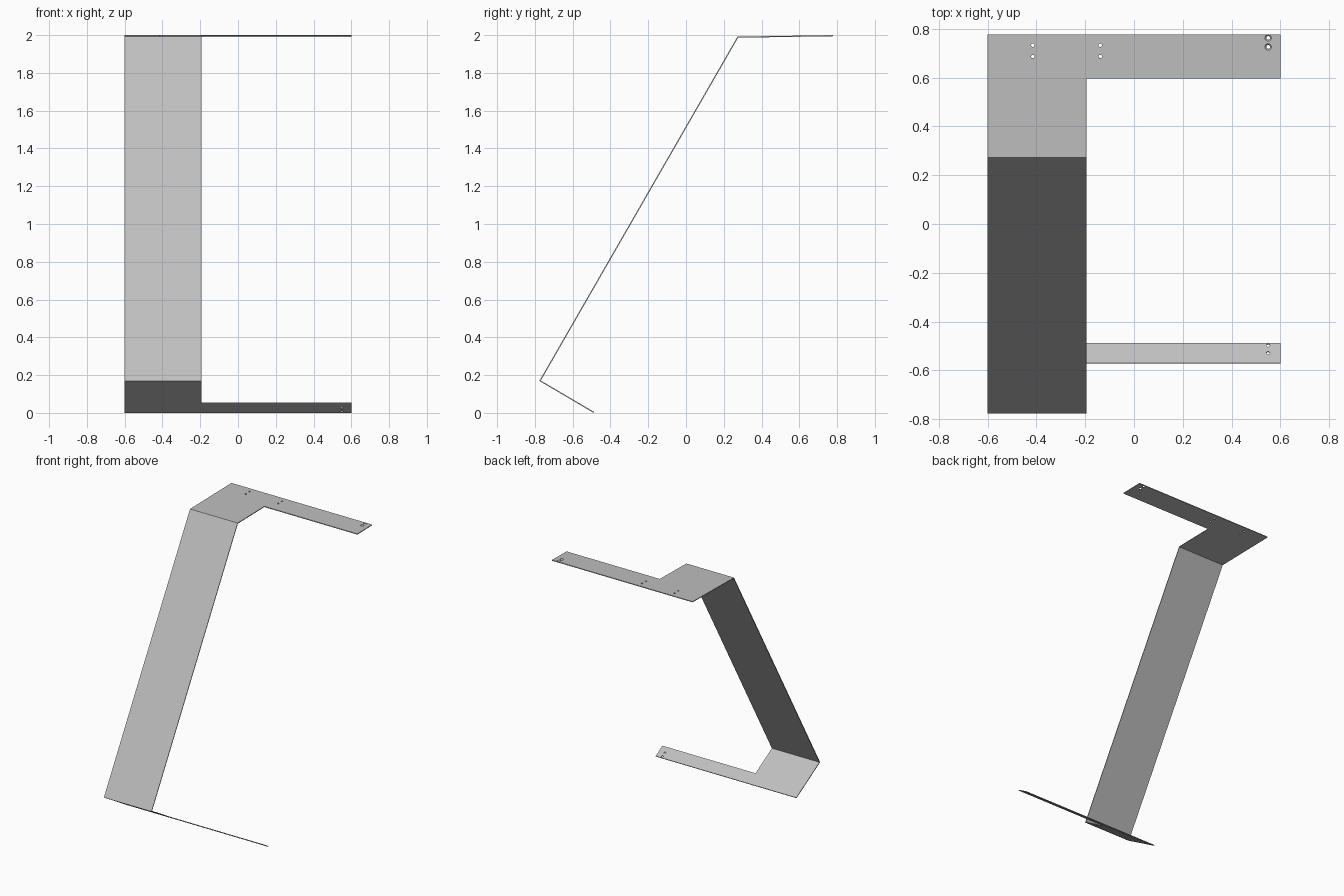
import bpy, bmesh, math
from mathutils import Vector

cube = bpy.data.objects.get("Cube")
if cube:
    bpy.data.objects.remove(cube)

THICK = 0.006
LEFT, INNER, RIGHT = -0.6, -0.194, 0.6

# Bend profile of the sheet as (y, z): lower lip, lower bend, upper bend, upper edge
lip, low_bend, high_bend, top_edge = [
    Vector(p) for p in ((-0.4885, 0.003), (-0.7725, 0.17), (0.274, 1.989), (0.777, 1.997))]

steel = bpy.data.materials.new("brushed grey steel")
steel.use_nodes = True
grey = (0.52, 0.52, 0.52, 1)
steel.diffuse_color = grey
steel.node_tree.nodes["Principled BSDF"].inputs["Base Color"].default_value = grey


def at_y(a, b, y):
    """Point on the profile segment a-b at the given y."""
    return a.lerp(b, (y - a.x) / (b.x - a.x))


def make_object(name, bm):
    mesh = bpy.data.meshes.new(name)
    bm.to_mesh(mesh)
    bm.free()
    mesh.materials.append(steel)
    obj = bpy.data.objects.new(name, mesh)
    bpy.context.collection.objects.link(obj)
    return obj


# Folded sheet: sloping strut with an L-shaped flange at each end
bm = bmesh.new()


def row(p, *xs):
    return [bm.verts.new((x, p.x, p.y)) for x in xs]


low = row(low_bend, LEFT, INNER)
high = row(high_bend, LEFT, INNER)
bm.faces.new((low[0], low[1], high[1], high[0]))
for bend, a, b, inner_y in ((high, high_bend, top_edge, 0.597),
                            (low, low_bend, lip, -0.571)):
    arm = row(at_y(a, b, inner_y), INNER, RIGHT)
    end = row(b, RIGHT, LEFT)
    bm.faces.new((bend[0], bend[1], *arm, *end))
bmesh.ops.recalc_face_normals(bm, faces=bm.faces)
bracket = make_object("folded_bracket", bm)
solid = bracket.modifiers.new("thickness", 'SOLIDIFY')
solid.thickness = THICK
solid.offset = 0
solid.use_even_offset = True

# Screw hole cutters, square to their flange
bm = bmesh.new()


def drill(x, y, a, b, r_low, r_high, depth):
    p = at_y(a, b, y)
    d = b - a
    normal = Vector((0, -d.y, d.x)).normalized()
    turn = normal.to_track_quat('Z', 'Y').to_matrix().to_4x4()
    turn.translation = (x, p.x, p.y)
    bmesh.ops.create_cone(bm, cap_ends=True, segments=24, radius1=r_low,
                          radius2=r_high, depth=depth, matrix=turn)


for x in (-0.415, -0.138):
    for y in (0.733, 0.687):
        drill(x, y, high_bend, top_edge, 0.007, 0.007, 0.05)
for y in (-0.499, -0.53):
    drill(0.55, y, low_bend, lip, 0.007, 0.007, 0.03)
# Countersunk pair at the end of the upper arm
for y in (0.763, 0.726):
    drill(0.55, y, high_bend, top_edge, 0.0075, 0.0135, THICK * 1.04)
cutter = make_object("hole_cutter", bm)
cutter.hide_render = True
cutter.hide_viewport = True
cutter.display_type = 'WIRE'

holes = bracket.modifiers.new("screw holes", 'BOOLEAN')
holes.operation = 'DIFFERENCE'
holes.solver = 'EXACT'
holes.object = cutter
